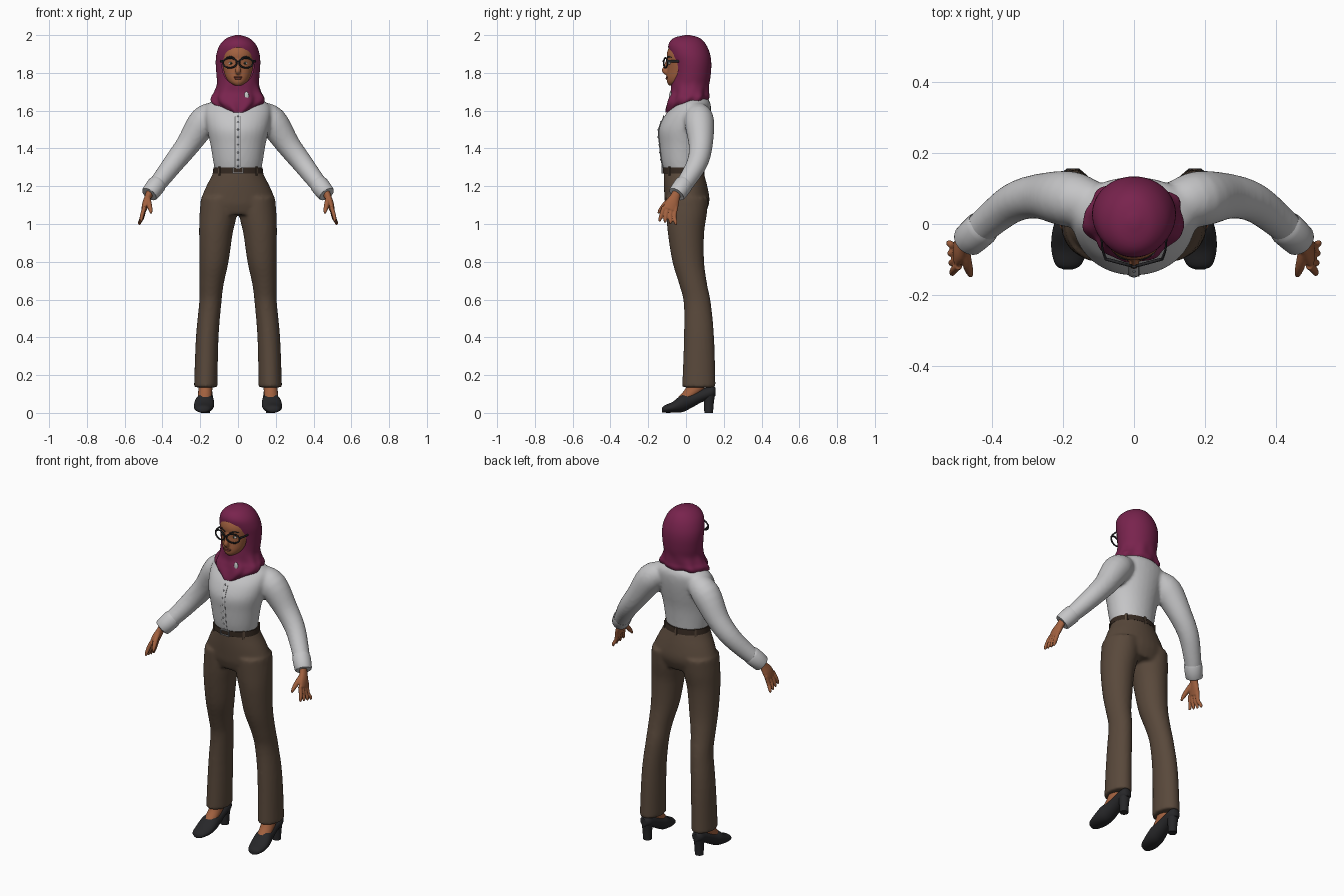
import bpy, bmesh, math
from mathutils import Vector, Matrix

if "Cube" in bpy.data.objects:
    bpy.data.objects.remove(bpy.data.objects["Cube"], do_unlink=True)

X, Y, Z = Vector((1, 0, 0)), Vector((0, 1, 0)), Vector((0, 0, 1))


def material(name, *rgb):
    mat = bpy.data.materials.new(name)
    mat.use_nodes = True
    mat.diffuse_color = (*rgb, 1)
    mat.node_tree.nodes["Principled BSDF"].inputs["Base Color"].default_value = (*rgb, 1)
    return mat


plum = material("plum_cloth", .19, .017, .075)
white = material("pale_shirt", .56, .56, .57)
brown = material("brown_trousers", .1, .066, .044)
skin = material("warm_skin", .36, .12, .05)
black = material("black_leather", .02, .02, .022)
belt_brown = material("belt_brown", .035, .022, .015)
metal = material("grey_metal", .3, .3, .31)
green = material("green_iris", .06, .12, .07)
lip = material("lip_red", .24, .06, .04)


def smooth_rows(rows, steps):
    """Interpolate stations with a Catmull-Rom spline."""
    out = []
    for i in range(len(rows) - 1):
        quad = [rows[max(i - 1, 0)], rows[i], rows[i + 1], rows[min(i + 2, len(rows) - 1)]]
        for k in range(steps):
            t = k / steps
            out.append([b + t / 2 * (c - a + t * (2 * a - 5 * b + 4 * c - d + t * (3 * (b - c) + d - a)))
                        for a, b, c, d in zip(*quad)])
    return out + [list(rows[-1])]


def loft(bm, rows, frame=None, ref=X, side=1, n=32, steps=4, fold=None):
    """Skin elliptical sections (x, y, z, a, b); the frame is fixed or follows the path."""
    rows = smooth_rows([(r[0] * side, *r[1:4], r[-1]) for r in rows], steps)
    mids = [Vector(r[:3]) for r in rows]
    rings = []
    for i, (x, y, z, a, b) in enumerate(rows):
        if frame:
            u, v = frame
        else:
            t = (mids[min(i + 1, len(mids) - 1)] - mids[max(i - 1, 0)]).normalized()
            u = (ref - t * ref.dot(t)).normalized()
            v = t.cross(u)
        ring = []
        for k in range(n):
            ang = math.tau * k / n
            f = 1 + (fold(ang, z) if fold else 0)
            ring.append(bm.verts.new(mids[i] + f * (max(a, .001) * math.cos(ang) * u
                                                    + max(b, .001) * math.sin(ang) * v)))
        rings.append(ring)
    for lo, hi in zip(rings, rings[1:]):
        for k in range(n):
            bm.faces.new((lo[k], lo[k - 1], hi[k - 1], hi[k]))
    bm.faces.new(rings[0])
    bm.faces.new(rings[-1][::-1])


def ball(bm, loc, size):
    bmesh.ops.create_uvsphere(bm, u_segments=20, v_segments=12, radius=1,
                              matrix=Matrix.Translation(loc) @ Matrix.Diagonal((*size, 1)))


def box(bm, loc, size, turn=0):
    bmesh.ops.create_cube(bm, size=1, matrix=Matrix.Translation(loc) @ Matrix.Rotation(turn, 4, 'Z')
                          @ Matrix.Diagonal((*size, 1)))


def finish(name, bm, mat, voxel=0, relax=5, cutter=None):
    """Turn the mesh into an object; optionally fuse its pieces or cut a hole."""
    bmesh.ops.recalc_face_normals(bm, faces=bm.faces)
    mesh = bpy.data.meshes.new(name)
    bm.to_mesh(mesh)
    bm.free()
    mesh.materials.append(mat)
    obj = bpy.data.objects.new(name, mesh)
    bpy.context.collection.objects.link(obj)
    if voxel:
        mod = obj.modifiers.new("fuse", 'REMESH')
        mod.mode, mod.voxel_size, mod.use_smooth_shade = 'VOXEL', voxel, True
        mod = obj.modifiers.new("relax", 'SMOOTH')
        mod.factor, mod.iterations = .5, relax
    if cutter:
        mod = obj.modifiers.new("opening", 'BOOLEAN')
        mod.operation, mod.object, mod.solver = 'DIFFERENCE', cutter, 'EXACT'
    bpy.ops.object.select_all(action='DESELECT')
    obj.select_set(True)
    bpy.context.view_layer.objects.active = obj
    if obj.modifiers:
        bpy.ops.object.convert(target='MESH')
    bpy.ops.object.shade_smooth_by_angle(angle=math.radians(50))
    return obj


def span(z, half, front, back):
    """Centred horizontal section from its half width and its front and back."""
    return (0, (front + back) / 2, z, half, (back - front) / 2)


flat, upright = (X, Y), (X, Z)
sides = {"left": 1, "right": -1}

# Trousers: hips and two flared legs fused together
bm = bmesh.new()
loft(bm, [span(1.05, .18, -.095, .1), span(1.1, .2, -.11, .12), span(1.14, .193, -.114, .124),
          span(1.2, .168, -.117, .113), span(1.25, .142, -.117, .1), span(1.285, .127, -.116, .09)], flat)
leg = [(.1, .005, 1.14, .095, .112), (.105, .003, 1.05, .099, .107), (.117, 0, .95, .089, .096),
       (.127, .012, .8, .077, .084), (.14, .038, .68, .064, .074), (.147, .06, .58, .059, .072),
       (.163, .069, .4, .06, .08), (.171, .068, .135, .062, .089)]
for s in sides.values():
    loft(bm, leg, flat, side=s)
finish("trousers", bm, brown, .01)

# Shirt: torso and sleeves fused together
torso = [span(1.285, .123, -.118, .085), span(1.34, .133, -.13, .09), span(1.42, .146, -.139, .1),
         span(1.5, .164, -.144, .117), span(1.57, .175, -.115, .129), span(1.62, .172, -.075, .132),
         span(1.65, .14, -.055, .125), span(1.68, .07, -.035, .1)]
arm = [(.11, .06, 1.59, .06), (.18, .07, 1.545, .079), (.265, .078, 1.42, .064), (.335, .062, 1.33, .056),
       (.4, .015, 1.245, .049), (.46, -.04, 1.17, .043)]
bm = bmesh.new()
loft(bm, torso, flat)
for s in sides.values():
    loft(bm, arm, side=s, ref=Y)
finish("shirt", bm, white, .01)

# Button strip, seam and buttons follow the shirt front
front = [(0, y - b, z) for x, y, z, a, b in torso[:5]]
bm = bmesh.new()
loft(bm, [(*p, .015, .004) for p in front], n=12)
finish("button_strip", bm, white)
bm = bmesh.new()
loft(bm, [(.014, p[1] - .001, p[2], .0015) for p in front], n=8)
for p in smooth_rows(front, 2)[1:]:
    ball(bm, (0, p[1] - .004, p[2]), (.005, .003, .005))
finish("buttons", bm, metal)

# Belt with buckle and loops
bm = bmesh.new()
loft(bm, [span(1.268, .134, -.124, .096), span(1.3, .13, -.124, .092)], flat, n=48, steps=1)
finish("belt", bm, belt_brown)
bm = bmesh.new()
for dx in (-1, 1):
    box(bm, (.026 * dx, -.125, 1.284), (.005, .01, .032))
    box(bm, (0, -.125, 1.284 + .014 * dx), (.052, .01, .005))
finish("buckle", bm, metal)
bm = bmesh.new()
for deg in (-42, -138, 40, 90, 140):
    a = math.radians(deg)
    box(bm, (.133 * math.cos(a), -.015 + .11 * math.sin(a), 1.28), (.008, .012, .048), a)
finish("belt_loops", bm, brown)

for name, s in sides.items():
    # Cuff
    bm = bmesh.new()
    loft(bm, [(.425, -.008, 1.214, .045), (.43, -.013, 1.208, .05), (.466, -.046, 1.162, .047),
              (.469, -.049, 1.158, .04)], side=s, ref=Y, steps=2)
    finish(name + "_cuff", bm, white)

    # Hand: palm, four fanned fingers and a thumb
    bm = bmesh.new()
    loft(bm, [(.458, -.038, 1.19, .024, .026), (.473, -.055, 1.15, .019, .025),
              (.488, -.073, 1.11, .018, .036), (.498, -.086, 1.075, .014, .038)], side=s)
    for i in range(4):
        y, drop = -.118 + .022 * i, .006 * i
        loft(bm, [(.494, y, 1.09, .011), (.506, y - .01, 1.055 - drop, .011),
                  (.512 + drop / 2, y - .02 + drop, 1.025 - drop, .009),
                  (.511 + drop / 2, y - .023 + drop, 1.012 - drop, .004)], side=s, n=12)
    loft(bm, [(.478, -.07, 1.14, .015), (.47, -.11, 1.105, .014), (.463, -.135, 1.075, .011),
              (.459, -.148, 1.055, .005)], side=s, n=12)
    finish(name + "_hand", bm, skin, .004, 2)

    # Foot inside a heeled shoe
    bm = bmesh.new()
    loft(bm, [(.172, .065, .18, .036, .045), (.173, .045, .125, .037, .05),
              (.176, .005, .085, .036, .045)], flat, side=s)
    finish(name + "_foot", bm, skin)
    bm = bmesh.new()
    loft(bm, [(.186, -.128, .014, .012, .01), (.185, -.115, .02, .036, .019), (.182, -.07, .03, .051, .029),
              (.178, -.02, .051, .052, .047), (.174, .02, .064, .045, .042), (.172, .08, .09, .038, .035),
              (.172, .135, .11, .035, .032), (.172, .156, .112, .018, .022)], upright, side=s)
    finish(name + "_shoe", bm, black)
    bm = bmesh.new()
    loft(bm, [(.172, .122, .11, .034, .034), (.172, .121, .06, .027, .027), (.172, .12, 0, .024, .023)],
         flat, side=s)
    finish(name + "_heel", bm, black)

# Head with a nose and brow ridge
bm = bmesh.new()
loft(bm, [span(1.733, .02, -.09, -.03), span(1.748, .044, -.1, 0), span(1.775, .064, -.103, .04),
          span(1.81, .076, -.1, .06), span(1.85, .083, -.098, .06), span(1.9, .083, -.102, .06),
          span(1.94, .07, -.086, .05), span(1.965, .03, -.05, .03)], flat)
loft(bm, [(0, -.095, 1.87, .008), (0, -.106, 1.84, .01), (0, -.113, 1.812, .015), (0, -.1, 1.797, .011)], n=16)
ball(bm, (0, -.115, 1.811), (.01, .012, .009))
finish("head", bm, skin, .005, 3)
bm = bmesh.new()
ball(bm, (0, -.101, 1.777), (.025, .006, .005))
ball(bm, (0, -.101, 1.77), (.02, .007, .006))
finish("lips", bm, lip)

# Eyes, brows and glasses
for part, mat, size, y in (("eyes", white, (.014, .008, .007), -.085),
                           ("irises", green, (.006, .004, .006), -.092),
                           ("pupils", black, (.003, .002, .003), -.0955)):
    bm = bmesh.new()
    for s in sides.values():
        ball(bm, (.036 * s, y, 1.851), size)
    finish(part, bm, mat)
bm = bmesh.new()
for s in sides.values():
    loft(bm, [(.016, -.1, 1.876, .003), (.04, -.092, 1.886, .004), (.062, -.073, 1.88, .002)], side=s, n=8)
finish("eyebrows", bm, black)
bm = bmesh.new()
for s in sides.values():
    rim = []
    for k in range(17):
        a = math.tau * k / 16
        x = .043 + .036 * math.cos(a)
        rim.append((x, -.12 + .27 * x, 1.853 + .026 * math.sin(a), .0045))
    loft(bm, rim, side=s, ref=Y, n=8, steps=2)
    loft(bm, [(.079, -.099, 1.862, .004, .007), (.089, -.07, 1.862, .003, .006),
              (.092, -.02, 1.862, .003, .006)], side=s, n=8)
loft(bm, [(-.01, -.117, 1.859, .004), (0, -.121, 1.862, .004), (.01, -.117, 1.859, .004)], ref=Y, n=8)
finish("glasses", bm, black)

# Headscarf with a face opening and folds in the drape
bm = bmesh.new()
loft(bm, [(0, -.2, 1.835, .084, .1), (0, .01, 1.835, .084, .1)], upright, n=64, steps=1)
cutter = finish("face_cutter", bm, plum)
cutter.hide_render = True


def drape(ang, z):
    depth = .045 * min(max((1.76 - z) / .1, 0), 1)
    return depth * math.sin(7 * ang + 25 * z) + depth / 2 * math.sin(11 * ang - 18 * z)


bm = bmesh.new()
loft(bm, [span(1.59, .05, -.106, .02), span(1.61, .088, -.106, .06), span(1.64, .132, -.1, .1),
          span(1.67, .14, -.09, .122), span(1.7, .124, -.08, .122), span(1.74, .111, -.078, .124),
          span(1.79, .114, -.073, .131), span(1.85, .118, -.076, .134), span(1.9, .114, -.088, .127),
          span(1.95, .095, -.093, .106), span(1.985, .058, -.064, .072), span(2, .012, -.005, .02)],
     flat, n=80, fold=drape)
finish("headscarf", bm, plum, cutter=cutter)
bpy.data.objects.remove(cutter, do_unlink=True)

# Collar tip showing between the scarf folds
bm = bmesh.new()
ball(bm, (.045, -.082, 1.675), (.013, .008, .026))
finish("collar_tip", bm, white)
